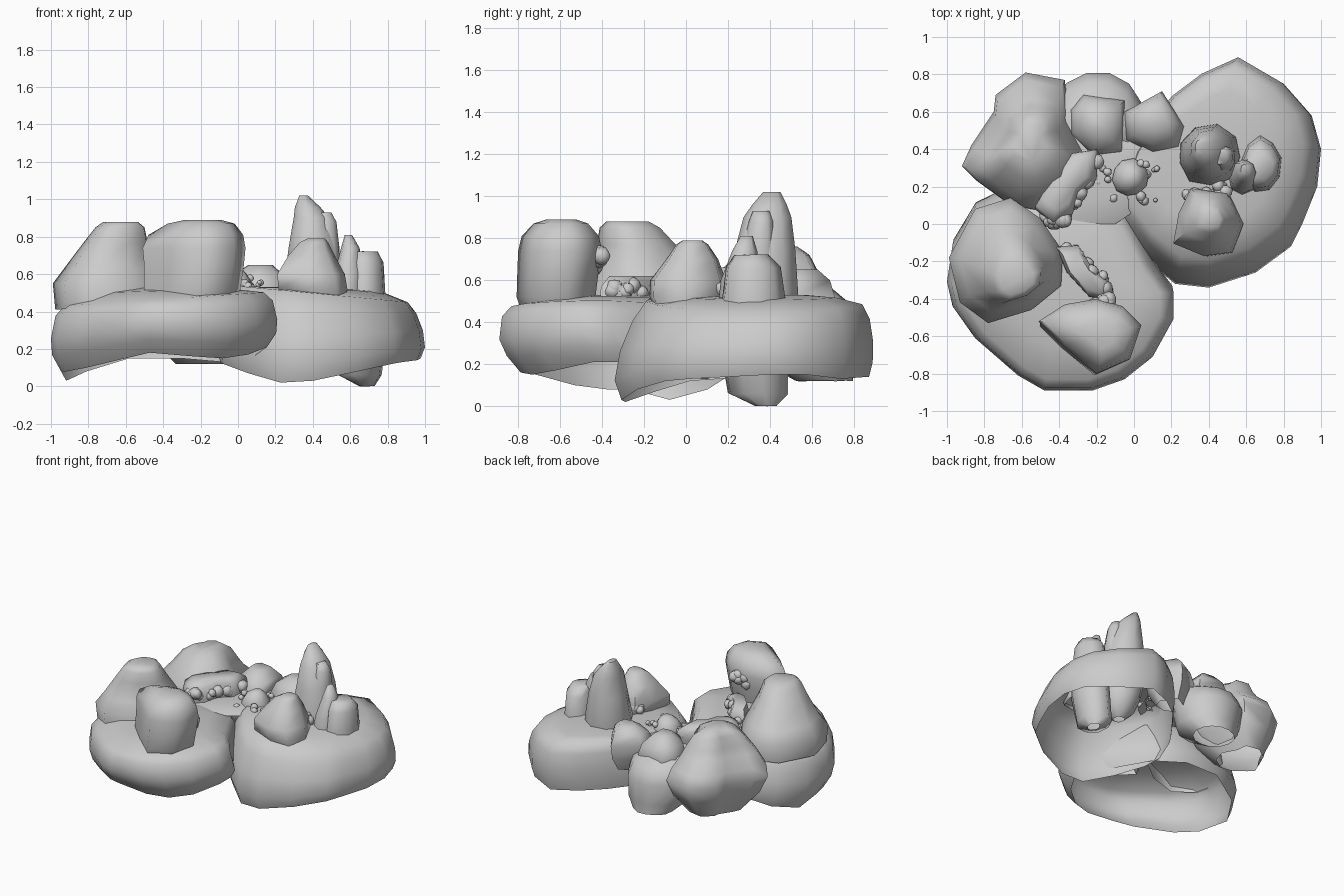
import bpy, bmesh, math, random
from mathutils import Vector, Matrix

random.seed(4)
cube = bpy.data.objects.get("Cube")
if cube:
    bpy.data.objects.remove(cube, do_unlink=True)

stone = bpy.data.materials.new("grey stone")
stone.use_nodes = True
stone_colour = (0.6, 0.6, 0.6, 1)
stone.diffuse_color = stone_colour
stone.node_tree.nodes["Principled BSDF"].inputs["Base Color"].default_value = stone_colour


def finish(name, bm, angle):
    """Turn a bmesh into a smooth shaded stone object."""
    bmesh.ops.recalc_face_normals(bm, faces=bm.faces)
    mesh = bpy.data.meshes.new(name)
    bm.to_mesh(mesh)
    bm.free()
    mesh.materials.append(stone)
    obj = bpy.data.objects.new(name, mesh)
    bpy.context.collection.objects.link(obj)
    bpy.ops.object.select_all(action="DESELECT")
    obj.select_set(True)
    bpy.context.view_layer.objects.active = obj
    bpy.ops.object.shade_smooth_by_angle(angle=math.radians(angle))


def loft(name, rings):
    """Skin a stack of equal rings, bottom to top, open below and capped above."""
    bm = bmesh.new()
    loops = [[bm.verts.new(point) for point in ring] for ring in rings]
    count = len(loops[0])
    for lower, upper in zip(loops, loops[1:]):
        for i in range(count):
            j = (i + 1) % count
            bm.faces.new((lower[i], lower[j], upper[j], upper[i]))
    bm.faces.new(loops[-1])
    finish(name, bm, 65)


def slab(name, centre, outline, top, slope, crown, levels):
    """Hollow ledge. Outline points are x, y and lower edge height;
    levels are (share of the height, scale about the centre, shift y)."""
    middle = Vector(centre)
    rings = []
    for share, scale, dy in levels:
        ring = []
        for x, y, low in outline:
            flat = middle.lerp(Vector((x, y)), scale)
            high = top + slope * x
            ring.append((flat.x, flat.y + dy, low + (high - low) * share))
        rings.append(ring)
    # gently domed top
    for scale, blend in ((0.6, 0.7), (0.25, 1)):
        ring = []
        for x, y, low in outline:
            flat = middle.lerp(Vector((x, y)), scale)
            high = top + slope * x
            ring.append((flat.x, flat.y, high + (crown - high) * blend))
        rings.append(ring)
    loft(name, rings)


def block(name, centre, outline, levels):
    """Rock with a drawn plan; levels are (height, scale, shift x, shift y)."""
    middle = Vector(centre)
    rings = []
    for z, scale, dx, dy in levels:
        flats = [middle.lerp(Vector(point), scale) for point in outline]
        rings.append([(flat.x + dx, flat.y + dy, z) for flat in flats])
    loft(name, rings)


def boulder(name, sections, sides=9, rough=0.06):
    """Rock lofted through ellipses given as z, centre x, centre y, radius x, radius y."""
    bulge = [1 + random.uniform(-rough, rough) for _ in range(sides)]
    turn = random.uniform(0, math.pi)
    rings = []
    for z, cx, cy, rx, ry in sections:
        ring = []
        for i in range(sides):
            angle = turn + math.tau * i / sides
            size = bulge[i] * (1 + random.uniform(-rough, rough) / 2)
            ring.append((cx + rx * size * math.cos(angle),
                         cy + ry * size * math.sin(angle),
                         z + random.uniform(-rough, rough) * rx / 2))
        rings.append(ring)
    loft(name, rings)


def rubble(name, start, end, count, spread, sizes):
    """Little stones scattered along a line."""
    bm = bmesh.new()
    for _ in range(count):
        place = Vector(start).lerp(Vector(end), random.random())
        place += Vector([random.uniform(-spread, spread) for _ in range(3)])
        made = bmesh.ops.create_icosphere(bm, subdivisions=2, radius=random.uniform(*sizes),
                                          matrix=Matrix.Translation(place))
        for vert in made["verts"]:
            vert.co = place + (vert.co - place) * random.uniform(0.88, 1.1)
    finish(name, bm, 60)


# broad ledges and the floor of the hollow between them
slab("front_ledge", (-0.4, -0.3),
     [(-1, -.3, .08), (-.97, -.1, .03), (-.85, .1, .08), (-.6, .22, .15), (-.3, .22, .15),
      (-.05, .1, .13), (.1, -.2, .14), (.21, -.35, .21), (.21, -.5, .21), (.1, -.7, .17),
      (-.05, -.82, .15), (-.22, -.88, .16), (-.48, -.88, .18), (-.62, -.8, .15),
      (-.85, -.6, .1), (-.97, -.43, .08)],
     .49, .06, .53, [(0, .91, .04), (.25, .99, .02), (.5, 1, -.01), (.85, .96, -.02), (1, .88, -.02)])

slab("left_ledge", (.42, .46),
     [(-.1, 0, .12), (-.12, .15, .13), (-.05, .35, .15), (.06, .5, .16), (.2, .68, .16),
      (.36, .8, .15), (.56, .89, .14), (.8, .75, .13), (.95, .58, .15), (1, .4, .15),
      (.98, .2, .14), (.9, 0, .13), (.84, -.12, .12), (.65, -.26, .08), (.4, -.34, .03),
      (.22, -.32, .02), (.04, -.17, .07)],
     .53, -.08, .53, [(0, .96, 0), (.2, 1, 0), (.5, .98, .01), (.8, .92, .02), (1, .84, .02)])

block("hollow_floor", (-.15, .25),
      [(-.45, 0), (-.1, 0), (.05, .1), (.15, .4), (.05, .5), (-.25, .5), (-.4, .3)],
      [(.5, 1, 0, 0), (.52, .8, 0, 0), (.53, .4, 0, 0)])

boulder("back_ledge", [(.12, -.18, .66, .15, .14), (.2, -.18, .59, .23, .21),
                       (.36, -.2, .57, .26, .25), (.46, -.2, .54, .24, .23),
                       (.52, -.2, .48, .18, .18)], 13, .03)

# large boulders around the rim
block("back_right_boulder", (-.6, .45),
      [(-.92, .31), (-.87, .42), (-.75, .6), (-.74, .69), (-.58, .81), (-.37, .77),
       (-.35, .6), (-.24, .4), (-.3, .2), (-.5, .07), (-.66, .1), (-.84, .23)],
      [(.16, .5, 0, .04), (.3, .85, 0, .01), (.42, 1, 0, 0), (.5, .94, 0, -.02),
       (.58, .76, .02, -.05), (.64, .64, .03, -.05), (.72, .47, .03, -.03), (.76, .28, .03, -.02)])
block("right_boulder", (-.66, -.2),
      [(-.99, -.18), (-.93, -.42), (-.78, -.53), (-.55, -.46), (-.39, -.33), (-.38, -.15),
       (-.5, .03), (-.66, .14), (-.85, .08)],
      [(.41, .96, 0, 0), (.55, 1, 0, 0), (.63, .82, 0, 0), (.77, .56, .02, -.04),
       (.85, .43, .04, -.07), (.88, .3, .04, -.08)])
block("front_boulder", (-.24, -.59),
      [(-.51, -.52), (-.38, -.65), (-.2, -.8), (-.02, -.72), (.04, -.54), (-.06, -.44),
       (-.2, -.4), (-.37, -.43)],
      [(.46, .84, -.02, -.02), (.52, .94, -.01, -.02), (.65, .97, 0, -.01), (.74, 1, 0, 0),
       (.81, .92, .01, 0), (.87, .65, .04, 0), (.89, .35, .05, 0)])

# low shelves under the boulders, facing the hollow
block("back_shelf", (-.32, .2),
      [(-.53, .08), (-.43, -.01), (-.33, .05), (-.29, .16), (-.2, .24), (-.19, .4),
       (-.32, .38), (-.45, .22)],
      [(.5, .9, 0, 0), (.56, 1, 0, 0), (.63, .93, -.01, .01), (.66, .7, -.02, .02)])
block("front_shelf", (-.26, -.26),
      [(-.42, -.12), (-.3, -.11), (-.22, -.24), (-.12, -.32), (-.14, -.41), (-.24, -.39),
       (-.36, -.26)],
      [(.5, 1, 0, 0), (.57, .97, 0, 0), (.62, .7, -.01, 0)])

# standing stones on the left ledge, their roots reaching through it
boulder("tall_spire", [(.16, .44, .36, .04, .04), (.22, .44, .36, .11, .11),
                       (.33, .43, .36, .15, .15), (.55, .4, .37, .17, .16),
                       (.75, .4, .38, .14, .14), (.9, .39, .39, .1, .11),
                       (.96, .37, .4, .07, .08), (1.02, .35, .41, .025, .04)])
boulder("spire_shoulder", [(.5, .47, .35, .08, .09), (.75, .47, .35, .075, .08),
                           (.88, .47, .36, .06, .06), (.93, .46, .36, .04, .04)])
boulder("side_spire", [(0, .69, .38, .04, .05), (.06, .65, .34, .12, .14),
                       (.3, .67, .32, .13, .16), (.5, .68, .32, .11, .15),
                       (.66, .68, .32, .1, .13), (.72, .67, .31, .08, .08)])
boulder("thin_spire", [(.5, .58, .25, .08, .09), (.6, .59, .26, .08, .09),
                       (.74, .6, .28, .05, .06), (.81, .59, .29, .02, .03)], 8)
block("short_spire", (.4, .01),
      [(.2, -.11), (.37, -.18), (.52, -.16), (.58, 0), (.5, .17), (.3, .2), (.23, .06)],
      [(.45, .66, .06, -.02), (.52, .97, .01, 0), (.6, .95, 0, 0), (.7, .65, 0, .02),
       (.77, .4, .01, .02), (.79, .25, .02, .02)])

# small boulders at the back
block("back_middle_boulder", (.11, .54),
      [(-.05, .6), (-.04, .45), (.1, .38), (.24, .41), (.27, .52), (.15, .71)],
      [(.32, .6, 0, 0), (.42, .92, 0, 0), (.52, 1, 0, 0), (.6, .8, 0, .01), (.65, .4, .01, .02)])
block("back_inner_boulder", (-.19, .53),
      [(-.34, .61), (-.34, .48), (-.22, .36), (-.06, .38), (-.05, .66), (-.27, .69)],
      [(.42, .9, 0, 0), (.5, 1, 0, 0), (.58, .85, 0, 0), (.65, .4, 0, .01)])
boulder("centre_stone", [(.5, -.02, .25, .1, .1), (.55, -.02, .25, .1, .1),
                         (.6, -.02, .25, .07, .07), (.63, -.01, .25, .03, .03)], 10)

# crumbled stone in the hollow
pebble, cobble = (.012, .028), (.025, .045)
rubble("back_rubble", (-.34, .1, .57), (-.2, .38, .56), 22, .025, cobble)
rubble("inner_rubble", (-.48, .03, .57), (-.36, .03, .57), 12, .025, cobble)
rubble("front_rubble", (-.34, -.13, .56), (-.15, -.36, .56), 20, .03, cobble)
rubble("boulder_rubble", (-.22, -.44, .68), (-.14, -.42, .74), 8, .02, cobble)
rubble("spire_rubble", (.27, .13, .55), (.52, .2, .55), 12, .03, cobble)
rubble("centre_pebbles", (-.2, .25, .54), (.12, .3, .54), 26, .04, pebble)
rubble("scattered_pebbles", (-.17, .15, .53), (.16, .14, .54), 6, .02, pebble)
